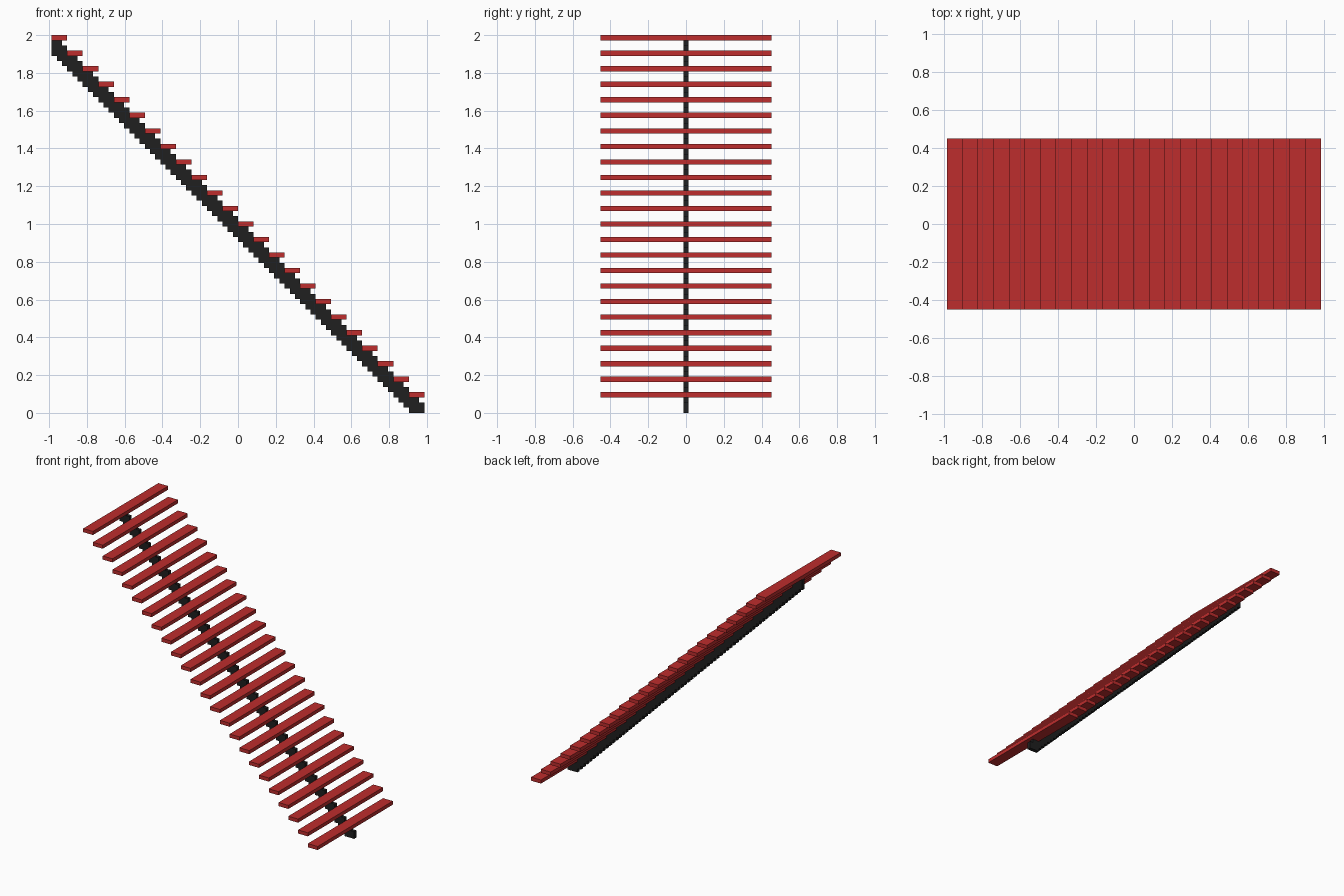
import bpy
import bmesh

cube = bpy.data.objects.get("Cube")
if cube:
    bpy.data.objects.remove(cube, do_unlink=True)

STEPS = 24
RUN = 3 * STEPS              # staircase length in units
U = 2 / (RUN + 1)            # one unit, so the height comes to 2
HALF_WIDTH = 16.5 * U


def material(name, colour):
    m = bpy.data.materials.new(name)
    m.use_nodes = True
    m.diffuse_color = (*colour, 1)
    m.node_tree.nodes["Principled BSDF"].inputs["Base Color"].default_value = (*colour, 1)
    return m


red = material("red", (0.51, 0.026, 0.026))
black = material("black", (0.014, 0.014, 0.014))


def prism(name, outline, half, mat):
    """Extrude an x-z outline, given in units, between y = -half and y = half."""
    bm = bmesh.new()
    face = bm.faces.new([bm.verts.new(((x - RUN / 2) * U, -half, z * U)) for x, z in outline])
    ext = bmesh.ops.extrude_face_region(bm, geom=[face])
    moved = [g for g in ext["geom"] if isinstance(g, bmesh.types.BMVert)]
    bmesh.ops.translate(bm, verts=moved, vec=(0, 2 * half, 0))
    bmesh.ops.recalc_face_normals(bm, faces=bm.faces)
    mesh = bpy.data.meshes.new(name)
    bm.to_mesh(mesh)
    bm.free()
    mesh.materials.append(mat)
    obj = bpy.data.objects.new(name, mesh)
    bpy.context.collection.objects.link(obj)


# Treads, from the lowest to the highest
for i in range(STEPS):
    x, z = RUN - 3 * (i + 1), 3 * (i + 1)
    prism(f"tread_{i + 1}", [(x, z), (x + 3, z), (x + 3, z + 1), (x, z + 1)], HALF_WIDTH, red)

# Central stepped spine: each layer shifts back by one unit, stopping at the treads
right, left = [], []
for k in range(RUN):
    start = max(0, RUN - 3 - k)
    end = RUN - k if k % 3 == 0 else min(RUN, RUN + 1 - k)
    right += [(end, k), (end, k + 1)]
    left += [(start, k), (start, k + 1)]

# Drop repeated and in-line points
loop = list(dict.fromkeys(right + left[::-1]))
outline = [p for i, p in enumerate(loop)
           if not any(loop[i - 1][a] == p[a] == loop[(i + 1) % len(loop)][a] for a in (0, 1))]
prism("spine", outline, U / 2, black)
